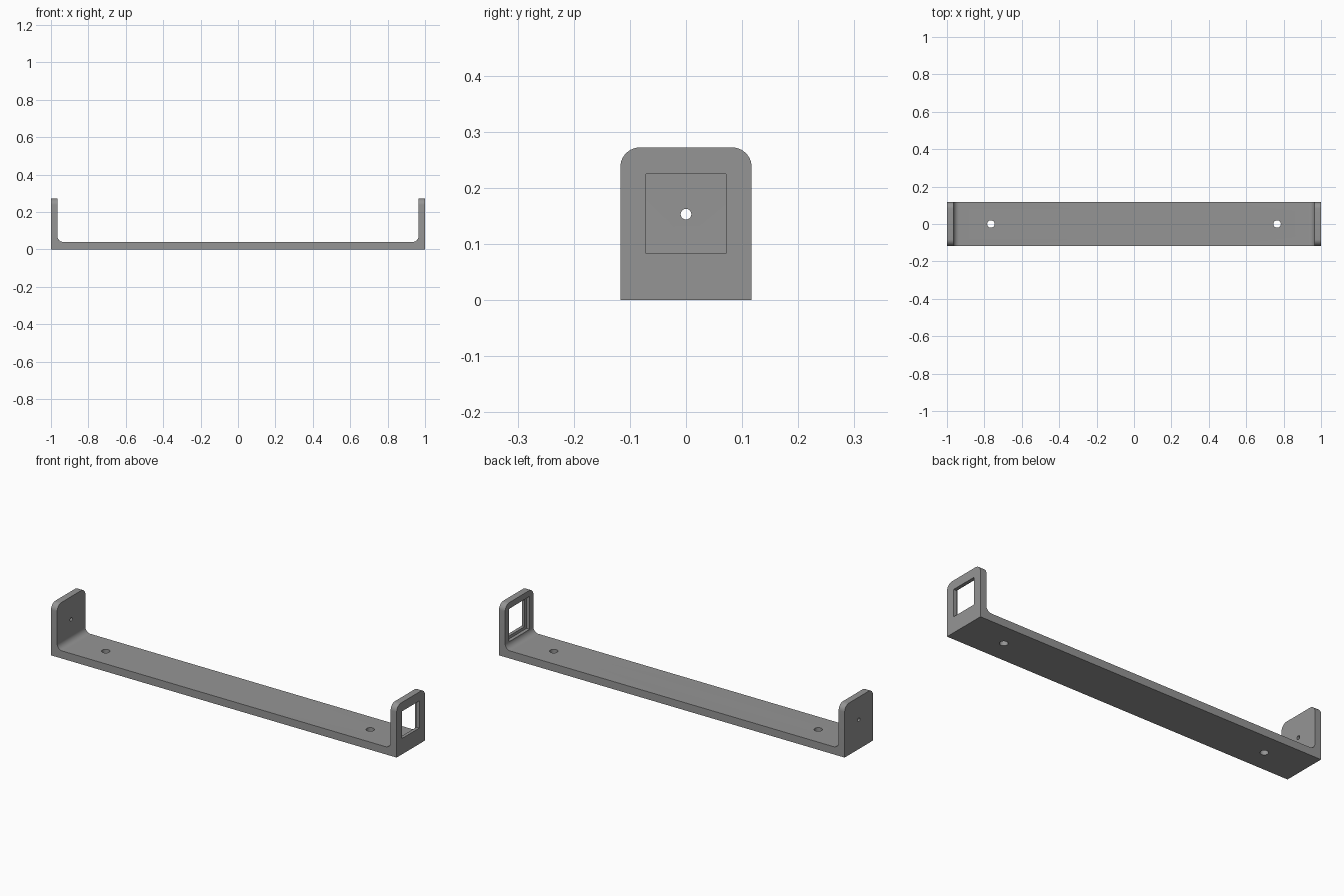
import bpy, bmesh, math

if "Cube" in bpy.data.objects:
    bpy.data.objects.remove(bpy.data.objects["Cube"])

HALF_W, HEIGHT, FLOOR, WALL, FILLET = 0.117, 0.272, 0.04, 0.965, 0.03
WIN_Z = 0.154

grey = bpy.data.materials.new("mid grey")
grey.diffuse_color = (0.3, 0.3, 0.3, 1)
grey.use_nodes = True
grey.node_tree.nodes["Principled BSDF"].inputs["Base Color"].default_value = grey.diffuse_color


def finish(bm, name):
    bmesh.ops.recalc_face_normals(bm, faces=bm.faces)
    me = bpy.data.meshes.new(name)
    bm.to_mesh(me)
    bm.free()
    ob = bpy.data.objects.new(name, me)
    bpy.context.collection.objects.link(ob)
    return ob


# U-shaped profile with filleted inside corners, extruded across the width
right = [(1, 0), (1, HEIGHT), (WALL, HEIGHT)]
for i in range(9):
    a = math.radians(90 * i / 8)
    right.append((WALL - FILLET + FILLET * math.cos(a),
                  FLOOR + FILLET - FILLET * math.sin(a)))
profile = right + [(-x, z) for x, z in reversed(right)]
bm = bmesh.new()
face = bm.faces.new([bm.verts.new((x, -HALF_W, z)) for x, z in profile])
ext = bmesh.ops.extrude_face_region(bm, geom=[face])
bmesh.ops.translate(bm, vec=(0, 2 * HALF_W, 0),
                    verts=[v for v in ext["geom"] if isinstance(v, bmesh.types.BMVert)])
# Rounded top corners of both end plates
corners = [e for e in bm.edges
           if all(v.co.z > HEIGHT - 0.001 for v in e.verts)
           and abs(e.verts[0].co.y - e.verts[1].co.y) < 0.001]
bmesh.ops.bevel(bm, geom=corners, offset=0.035, segments=10, profile=0.5, affect='EDGES')
bracket = finish(bm, "bracket")
bracket.data.materials.append(grey)


def cut(cutter):
    cutter.hide_render = True
    cutter.hide_set(True)
    cutter.data.materials.append(grey)
    mod = bracket.modifiers.new(cutter.name, 'BOOLEAN')
    mod.operation = 'DIFFERENCE'
    mod.solver = 'EXACT'
    mod.object = cutter


def box_cutter(name, x0, x1, half):
    bm = bmesh.new()
    bmesh.ops.create_cube(bm, size=1)
    for v in bm.verts:
        v.co = ((x0 + x1) / 2 + v.co.x * (x1 - x0), v.co.y * 2 * half, WIN_Z + v.co.z * 2 * half)
    cut(finish(bm, name))


def hole_cutter(name, loc, radius, along_x=False):
    bm = bmesh.new()
    bmesh.ops.create_cone(bm, cap_ends=True, segments=32, radius1=radius,
                          radius2=radius, depth=0.12)
    ob = finish(bm, name)
    ob.location = loc
    if along_x:
        ob.rotation_euler.y = math.pi / 2
    cut(ob)


# Square window with a wider recess on the inner side of the right plate
box_cutter("window_cutter", 0.9, 1.1, 0.071)
box_cutter("window_recess_cutter", 0.93, 0.983, 0.086)
# Small hole in the left plate, two mounting holes in the floor
hole_cutter("pin_hole_cutter", (-0.98, 0, 0.153), 0.0095, True)
for side, s in (("left", -1), ("right", 1)):
    hole_cutter(side + "_screw_hole_cutter", (s * 0.765, 0, 0.02), 0.02)

# Bake the cuts, then smooth the rounded areas
bpy.context.view_layer.objects.active = bracket
bracket.select_set(True)
for mod in list(bracket.modifiers):
    bpy.ops.object.modifier_apply(modifier=mod.name)
for ob in list(bpy.data.objects):
    if ob.name.endswith("_cutter"):
        bpy.data.objects.remove(ob)
bpy.ops.object.shade_smooth_by_angle(angle=math.radians(30))
